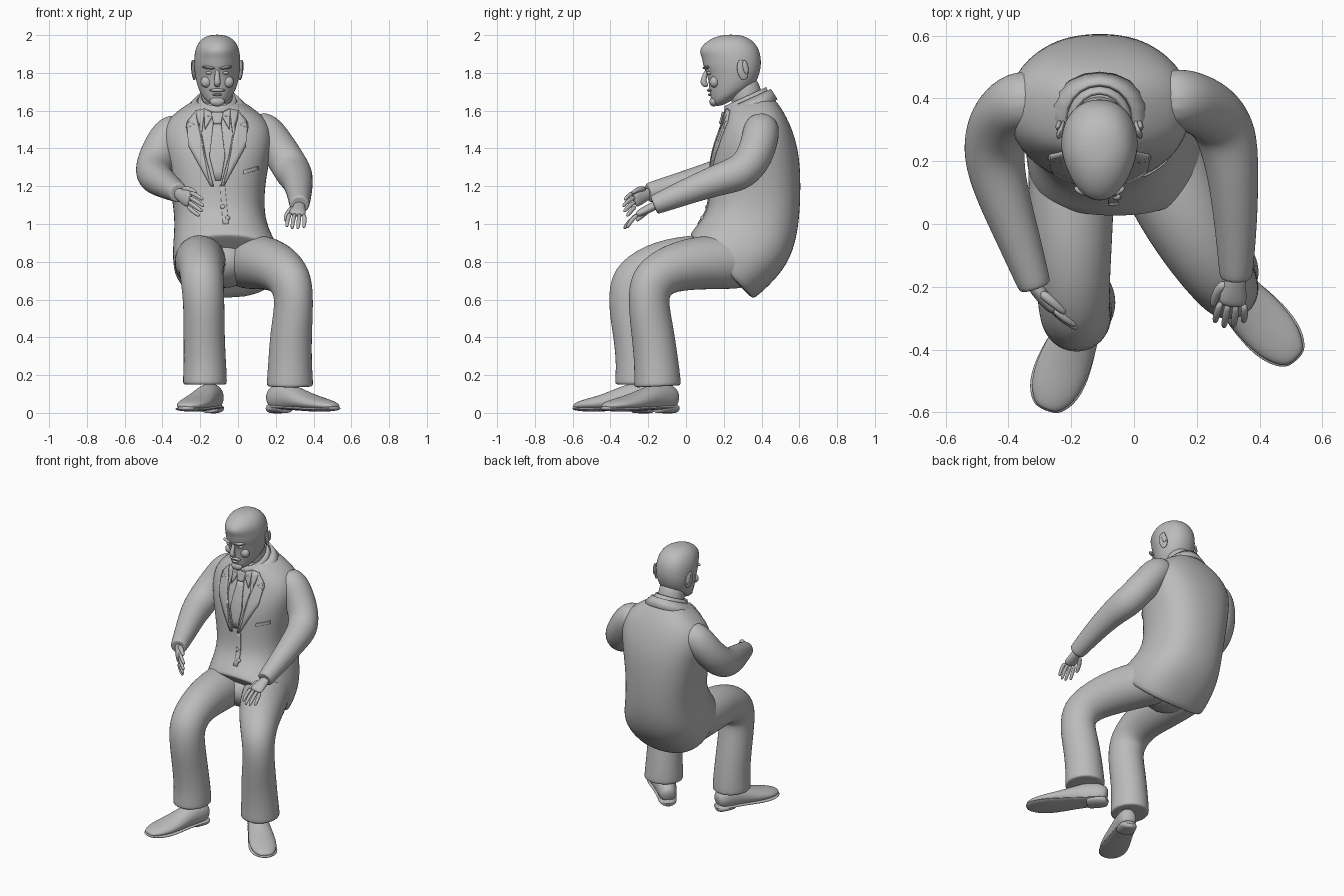
import bpy, bmesh, math
from mathutils import Vector
from mathutils.bvhtree import BVHTree

if "Cube" in bpy.data.objects:
    bpy.data.objects.remove(bpy.data.objects["Cube"], do_unlink=True)

GREY = (0.5, 0.5, 0.5, 1)
mat = bpy.data.materials.new("plain grey")
mat.use_nodes = True
mat.diffuse_color = GREY
mat.node_tree.nodes["Principled BSDF"].inputs["Base Color"].default_value = GREY
CX = -0.11    # centre line of the head and chest


def finish(name, bm, subdiv=0):
    bmesh.ops.recalc_face_normals(bm, faces=bm.faces[:])
    mesh = bpy.data.meshes.new(name)
    bm.to_mesh(mesh)
    bm.free()
    mesh.materials.append(mat)
    for poly in mesh.polygons:
        poly.use_smooth = True
    obj = bpy.data.objects.new(name, mesh)
    bpy.context.collection.objects.link(obj)
    if subdiv:
        mod = obj.modifiers.new("smooth", "SUBSURF")
        mod.levels = mod.render_levels = subdiv
    return obj


def inset(ring, factor=0.93):
    mid = sum(ring, Vector()) / len(ring)
    return [mid + (p - mid) * factor for p in ring]


def loft(name, rings, subdiv=2, hem=False, caps=True):
    """Skin a row of rings; hem keeps the last edge crisp."""
    if hem:
        rings = rings + [inset(rings[-1])]
    bm = bmesh.new()
    loops = [[bm.verts.new(p) for p in ring] for ring in rings]
    n = len(loops[0])
    for a, b in zip(loops, loops[1:]):
        for i in range(n):
            j = (i + 1) % n
            bm.faces.new((a[i], a[j], b[j], b[i]))
    if caps:
        bm.faces.new(loops[0])
        bm.faces.new(loops[-1])
    return finish(name, bm, subdiv)


def body_ring(yf, zf, yb, zb, rx, cx=CX, power=2.0, taper=0.0, n=20):
    """Ring given by its front point, back point and half width."""
    front, back = Vector((cx, yf, zf)), Vector((cx, yb, zb))
    mid, half = (front + back) / 2, (back - front) / 2
    ring = []
    for i in range(n):
        a = math.tau * i / n
        c, s = math.cos(a), math.sin(a)
        u = math.copysign(abs(c) ** (2 / power), c)
        v = math.copysign(abs(s) ** (2 / power), s)
        ring.append(mid + half * v + Vector((rx * u * (1 - taper * max(0, -v)), 0, 0)))
    return ring


def tube(name, sections, lateral=(1, 0, 0), n=14, subdiv=2, hem=False, floor=None):
    """Limb along points, each with a sideways and a depth radius."""
    pts = [Vector(s[:3]) for s in sections]
    lat = Vector(lateral)
    rings = []
    for i, s in enumerate(sections):
        t = (pts[min(i + 1, len(pts) - 1)] - pts[max(i - 1, 0)]).normalized()
        u = (lat - t * lat.dot(t)).normalized()
        v = t.cross(u)
        ring = [pts[i] + u * s[3] * math.cos(math.tau * k / n)
                + v * s[-1] * math.sin(math.tau * k / n) for k in range(n)]
        if floor is not None:
            for p in ring:
                p.z = max(p.z, floor)
        rings.append(ring)
    return loft(name, rings, subdiv, hem)


def ellipsoid(name, loc, size, rot=(0, 0, 0)):
    bpy.ops.mesh.primitive_uv_sphere_add(segments=20, ring_count=12, radius=1, location=loc, rotation=rot)
    obj = bpy.context.object
    obj.name = name
    obj.scale = size
    obj.data.materials.append(mat)
    bpy.ops.object.shade_smooth()
    return obj


# Jacket body, from collar down to the slanted hem
jacket = loft("jacket_body", [body_ring(*s, power=2.4) for s in (
    (.23, 1.64, .43, 1.69, .09), (.21, 1.60, .475, 1.66, .16),
    (.20, 1.54, .535, 1.57, .275), (.16, 1.45, .58, 1.46, .30),
    (.13, 1.34, .605, 1.34, .28), (.125, 1.20, .61, 1.20, .255),
    (.115, 1.08, .605, 1.05, .24, -.10), (.07, 1.01, .585, .90, .255, -.085),
    (.035, .97, .525, .75, .285, -.065), (.02, .945, .36, .595, .285, -.06))], hem=True)
ellipsoid("trouser_seat", (-.09, .25, .80), (.2, .2, .14))

# Collars and neck
for name, low, high in (
        ("jacket_collar", (.185, 1.57, .485, 1.66, .165), (.215, 1.61, .45, 1.715, .112)),
        ("shirt_collar", (.20, 1.57, .45, 1.66, .115), (.205, 1.625, .425, 1.725, .095))):
    collar = loft(name, [body_ring(*low), body_ring(*high)], subdiv=0, caps=False)
    collar.modifiers.new("thickness", "SOLIDIFY").thickness = 0.014
tube("neck", [(CX, .34, 1.58, .088), (CX, .32, 1.68, .085), (CX, .29, 1.78, .085)])

# Head, from chin to crown
loft("head", [body_ring(*s, power=2.2, taper=.22) for s in (
    (.17, 1.618, .24, 1.65, .03), (.138, 1.635, .29, 1.69, .07),
    (.128, 1.675, .35, 1.72, .095), (.12, 1.73, .378, 1.76, .112),
    (.112, 1.795, .395, 1.81, .122), (.088, 1.835, .40, 1.855, .125),
    (.085, 1.88, .395, 1.905, .124), (.062, 1.922, .375, 1.95, .115),
    (.115, 1.975, .335, 1.985, .088), (.19, 2.003, .28, 2.003, .035))])
tube("nose", [(CX, .112, 1.82, .01), (CX, .098, 1.78, .014), (CX, .088, 1.748, .021),
              (CX, .115, 1.727, .014)], n=10)
ellipsoid("chin_beard", (CX, .146, 1.648), (.04, .022, .026))
ellipsoid("moustache", (CX, .126, 1.708), (.042, .015, .009))
ellipsoid("lower_lip", (CX, .127, 1.685), (.026, .012, .007))
for side, tag in ((1, "left"), (-1, "right")):
    ellipsoid(tag + "_eye", (CX + side * .043, .124, 1.80), (.019, .013, .009))
    ellipsoid(tag + "_brow", (CX + side * .045, .106, 1.828), (.036, .016, .008), (0, side * -.12, side * .25))
    ellipsoid(tag + "_cheek", (CX + side * .058, .15, 1.752), (.03, .025, .03))
    ellipsoid(tag + "_ear", (CX + side * .123, .30, 1.815), (.011, .03, .055), (.2, 0, side * .3))
    ellipsoid(tag + "_ear_rim", (CX + side * .13, .315, 1.83), (.009, .015, .038), (.2, 0, side * .3))

# Sleeves
tube("right_sleeve", [
    (-.28, .40, 1.515, .085), (-.36, .395, 1.485, .1), (-.405, .365, 1.41, .1),
    (-.44, .30, 1.32, .102), (-.448, .215, 1.262, .1), (-.425, .11, 1.235, .088),
    (-.37, -.04, 1.20, .072), (-.315, -.20, 1.165, .054)], hem=True)
tube("left_sleeve", [
    (.07, .40, 1.525, .085), (.145, .40, 1.50, .1), (.20, .385, 1.42, .1),
    (.26, .35, 1.33, .1), (.297, .285, 1.265, .1), (.315, .17, 1.235, .085),
    (.325, .0, 1.17, .07), (.325, -.17, 1.10, .054)], hem=True)


def hand(tag, wrist, reach, spread, curl):
    """Palm, four fingers and a thumb on the +spread side."""
    w, d, s, c = Vector(wrist), Vector(reach).normalized(), Vector(spread).normalized(), Vector(curl)
    palm = ((-.03, .03, .024), (.03, .036, .024), (.07, .046, .022), (.105, .044, .017))
    tube(tag + "_palm", [(*(w + d * t), ru, rv) for t, ru, rv in palm], lateral=s, n=12)
    for k, length in enumerate((.085, .1, .095, .075)):
        root = w + d * .09 + s * (1.5 - k) * .024
        tip = s * (1.5 - k) * .006
        tube(f"{tag}_finger_{k + 1}", [
            (*root, .0125), (*(root + d * length * .5 + tip + c * .01), .0125),
            (*(root + d * length * .9 + tip + c * .035), .011),
            (*(root + d * length + tip + c * .042), .006)], lateral=s, n=8, subdiv=1)
    root = w + d * .02 + s * .03
    tube(tag + "_thumb", [(*root, .018), (*(root + d * .04 + s * .025 + c * .015), .016),
                          (*(root + d * .085 + s * .03 + c * .03), .013),
                          (*(root + d * .1 + s * .03 + c * .035), .007)], lateral=c, n=8, subdiv=1)


hand("right", (-.315, -.20, 1.16), (.11, -.14, -.06), (.15, -.05, 1), (.5, .2, -.5))
hand("left", (.325, -.17, 1.095), (-.02, -.14, -.07), (-1, .1, .1), (0, .2, -.9))

# Trouser legs
tube("left_trouser_leg", [
    (.0, .38, .80, .15, .14), (.07, .22, .80, .155, .15), (.15, .05, .795, .15, .145),
    (.23, -.10, .76, .128, .13), (.287, -.19, .69, .108, .132), (.298, -.20, .58, .1, .115),
    (.28, -.175, .42, .112, .118), (.275, -.155, .25, .118, .122), (.275, -.15, .14, .128, .13)],
    lateral=(.85, .53, 0), hem=True)
tube("right_trouser_leg", [
    (-.2, .38, .80, .14, .14), (-.2, .20, .80, .142, .15), (-.2, .0, .80, .138, .145),
    (-.195, -.17, .778, .122, .13), (-.19, -.29, .70, .116, .132), (-.18, -.30, .58, .112, .118),
    (-.18, -.27, .42, .112, .118), (-.175, -.25, .26, .115, .122), (-.175, -.25, .15, .122, .132)],
    hem=True)


def shoe(tag, heel, toe):
    """Upper, thin sole and heel block laid from heel to toe."""
    h, d = Vector((*heel, 0)), Vector((*toe, 0)) - Vector((*heel, 0))
    lat = (-d.y, d.x, 0)

    def along(rows):
        return [(*(h + d * f + Vector((0, 0, z))), ru, rv) for f, z, ru, rv in rows]
    tube(tag + "_shoe", along((
        (-.02, .07, .035, .04), (.06, .08, .06, .075), (.25, .085, .066, .08), (.45, .068, .078, .06),
        (.65, .05, .09, .045), (.85, .042, .082, .032), (.97, .036, .05, .02), (1, .034, .025, .01))),
        lateral=lat, floor=.022)
    tube(tag + "_sole", along((
        (-.03, .03, .03, .012), (.05, .03, .062, .012), (.35, .028, .068, .012), (.65, .02, .095, .014),
        (.86, .02, .088, .014), (.98, .024, .055, .012), (1.01, .026, .025, .008))), lateral=lat)
    tube(tag + "_shoe_heel", along((
        (-.02, .024, .035, .027), (.04, .024, .06, .027), (.22, .024, .062, .027), (.25, .024, .05, .025))),
        lateral=lat)


shoe("left", (.175, -.06), (.515, -.43))
shoe("right", (-.115, -.18), (-.28, -.59))

# Flat pieces laid on the jacket front
bpy.context.view_layer.update()
surface = BVHTree.FromObject(jacket, bpy.context.evaluated_depsgraph_get())


def on_chest(x, z):
    hit = surface.ray_cast(Vector((x, -1, z)), Vector((0, 1, 0)))[0]
    return hit or surface.find_nearest(Vector((x, .2, z)))[0]


def panel(name, outline, side=1, lift=.005, thick=.012):
    bm = bmesh.new()
    bm.faces.new([bm.verts.new((CX + side * x, 0, z)) for x, z in outline])
    bmesh.ops.triangulate(bm, faces=bm.faces[:])
    bmesh.ops.subdivide_edges(bm, edges=bm.edges[:], cuts=5, use_grid_fill=True)
    for v in bm.verts:
        v.co.y = on_chest(v.co.x, v.co.z).y - lift
    mod = finish(name, bm).modifiers.new("thickness", "SOLIDIFY")
    mod.thickness, mod.offset = thick, 0


for side, tag in ((1, "left"), (-1, "right")):
    panel(tag + "_lapel", ((.065, 1.61), (.11, 1.60), (.155, 1.545), (.118, 1.525), (.16, 1.505),
                           (.15, 1.41), (.035, 1.20), (.018, 1.20), (.085, 1.45)), side)
    panel(tag + "_shirt_collar_point", ((.015, 1.585), (.07, 1.61), (.065, 1.50)), side, .008)
panel("tie", ((-.02, 1.54), (.02, 1.54), (.042, 1.36), (.02, 1.23), (-.01, 1.23), (-.042, 1.36)))
panel("tie_knot", ((-.032, 1.59), (.032, 1.59), (.02, 1.53), (-.02, 1.53)), lift=.012, thick=.02)
panel("jacket_front_edge", ((.015, 1.21), (.04, 1.21), (.06, 1.0), (.03, 1.0)), lift=.002, thick=.008)
panel("breast_pocket", ((.14, 1.285), (.215, 1.305), (.215, 1.285), (.14, 1.265)), lift=.003, thick=.007)
for k, (x, z) in enumerate(((-.08, 1.09), (-.055, 1.03))):
    ellipsoid(f"jacket_button_{k + 1}", on_chest(x, z), (.014, .012, .014))
